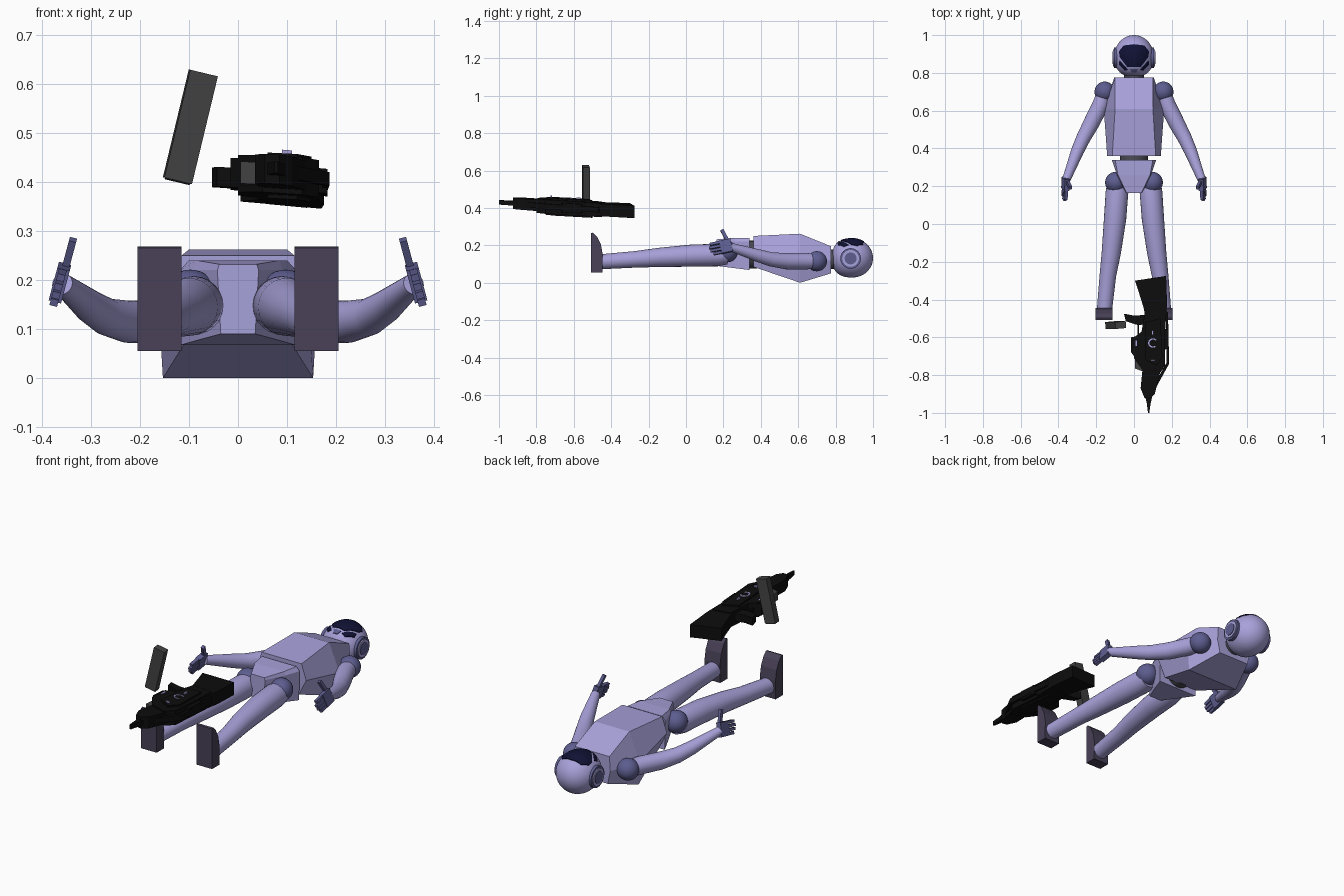
import bpy, bmesh, math
from mathutils import Vector, Matrix

cube = bpy.data.objects.get("Cube")
if cube:
    bpy.data.objects.remove(cube)


def material(name, r, g, b):
    m = bpy.data.materials.new(name)
    m.use_nodes = True
    m.diffuse_color = (r, g, b, 1)
    m.node_tree.nodes["Principled BSDF"].inputs["Base Color"].default_value = (r, g, b, 1)
    return m


LAVENDER = material("lavender shell", .39, .36, .70)
JOINT = material("slate blue joint", .11, .11, .28)
VISOR = material("navy visor", .005, .006, .035)
BOOT = material("plum boot", .065, .052, .095)
NECK = material("charcoal core", .07, .07, .09)
MAGAZINE = material("dark grey metal", .055, .055, .055)
BLACK = material("black metal", .004, .004, .004)


def finish(name, bm, mat, mirror=False, smooth=None):
    bmesh.ops.recalc_face_normals(bm, faces=bm.faces[:])
    mesh = bpy.data.meshes.new(name)
    bm.to_mesh(mesh)
    bm.free()
    mesh.materials.append(mat)
    ob = bpy.data.objects.new(name, mesh)
    bpy.context.collection.objects.link(ob)
    if smooth:
        bpy.ops.object.select_all(action='DESELECT')
        ob.select_set(True)
        bpy.context.view_layer.objects.active = ob
        bpy.ops.object.shade_smooth_by_angle(angle=math.radians(smooth))
    if mirror:
        ob.modifiers.new("Mirror", 'MIRROR').use_mirror_merge = False
    return ob


def loft(name, rings, mat, **kw):
    """Skin closed rings of points and cap both ends."""
    bm = bmesh.new()
    vs = [[bm.verts.new(p) for p in r] for r in rings]
    n = len(vs[0])
    for a, b in zip(vs, vs[1:]):
        for i in range(n):
            j = (i + 1) % n
            bm.faces.new((a[i], a[j], b[j], b[i]))
    bm.faces.new(vs[0])
    bm.faces.new(vs[-1])
    return finish(name, bm, mat, **kw)


def hexagon(y, top, side, bottom):
    """Symmetric six-point section; each pair is half width and height."""
    (a, za), (b, zb), (c, zc) = top, side, bottom
    return [(a, y, za), (b, y, zb), (c, y, zc), (-c, y, zc), (-b, y, zb), (-a, y, za)]


def tube(name, path, mat, sides=24, **kw):
    """Round tube through (point, radius) pairs."""
    pts = [Vector(p) for p, r in path]
    rings = []
    for i, (p, r) in enumerate(path):
        d = pts[min(i + 1, len(pts) - 1)] - pts[max(i - 1, 0)]
        q = Vector((0, -1, 0)).rotation_difference(d)
        rings.append([pts[i] + q @ Vector((r * math.cos(t), 0, r * math.sin(t)))
                      for t in (k * math.tau / sides for k in range(sides))])
    return loft(name, rings, mat, smooth=40, **kw)


def ball(name, centre, r, mat, **kw):
    bm = bmesh.new()
    bmesh.ops.create_uvsphere(bm, u_segments=28, v_segments=16, radius=r,
                              matrix=Matrix.Translation(centre))
    return finish(name, bm, mat, smooth=40, **kw)


def box(name, centre, size, mat, rot=None, **kw):
    bm = bmesh.new()
    m = Matrix.Translation(centre) @ (rot or Matrix()) @ Matrix.Diagonal((*size, 1))
    bmesh.ops.create_cube(bm, size=1, matrix=m)
    return finish(name, bm, mat, **kw)


# Torso, pelvis and core
loft("torso", [hexagon(.36, (.115, .25), (.142, .17), (.1, .085)),
               hexagon(.61, (.1, .262), (.16, .12), (.153, 0)),
               hexagon(.775, (.1, .195), (.105, .12), (.09, .05))], LAVENDER)
loft("pelvis", [hexagon(.34, (.1, .24), (.118, .22), (.115, .068)),
                hexagon(.26, (.085, .24), (.09, .22), (.08, .078)),
                hexagon(.163, (.038, .232), (.042, .22), (.035, .09))], LAVENDER)
tube("waist", [((0, .38, .15), .075), ((0, .32, .15), .075)], NECK)
tube("neck", [((0, .82, .125), .052), ((0, .76, .125), .052)], NECK)

# Head: round crown with a squarer jaw
HY, HZ, HR, HL, P = .89, .132, .104, .11, 2.5


def head_radius(y):
    p = P if y < HY else 2
    return HR * max(0, 1 - (abs(y - HY) / HL) ** p) ** (1 / p)


def head_ring(t):
    y = HY + HL * math.cos(t)
    r = max(head_radius(y), .002)
    return [(r * math.cos(a), y, HZ + r * math.sin(a))
            for a in (k * math.tau / 40 for k in range(40))]


loft("head", [head_ring(math.pi * k / 28) for k in range(29)], LAVENDER, smooth=50)


def face_plate(name, outline, mat, lift=.003, **kw):
    """Curved plate hugging the head, filled by shrinking its outline."""
    def on_head(x, y):
        r = head_radius(y)
        return (x, y, HZ + lift + math.sqrt(max(r * r - x * x, 0)))
    edge = []
    for (x, y), (u, v) in zip(outline, outline[1:] + outline[:1]):
        edge += [(x + (u - x) * k / 6, y + (v - y) * k / 6) for k in range(6)]
    cx = sum(p[0] for p in edge) / len(edge)
    cy = sum(p[1] for p in edge) / len(edge)
    rings = [[on_head(cx + (x - cx) * s, cy + (y - cy) * s) for x, y in edge]
             for s in (1, .8, .6, .4, .2, .02)]
    base = [(x, y, z - lift * 1.5) for x, y, z in rings[0]]
    return loft(name, [base] + rings, mat, smooth=40, **kw)


face_plate("visor", [(-.055, .945), (0, .952), (.055, .945), (.079, .915), (.077, .885),
                     (.035, .83), (-.035, .83), (-.077, .885), (-.079, .915)], VISOR)
face_plate("cheek_vents", [(.077, .868), (.08, .845), (.05, .812), (.03, .815)], VISOR, mirror=True)
face_plate("chin_plate", [(-.022, .82), (.022, .82), (.012, .803), (-.012, .803)], JOINT)

# Ear discs stacked outward
for name, r, x, mat in (("ear_bases", .055, .106, JOINT), ("ear_rings", .045, .111, LAVENDER),
                        ("ear_caps", .032, .114, JOINT)):
    tube(name, [((.075, .88, .13), r), ((x, .88, .13), r)], mat, mirror=True)

# Arms
ball("shoulders", (.155, .70, .115), .054, JOINT, mirror=True)
tube("arms", [((.158, .69, .115), .04), ((.175, .635, .115), .044), ((.225, .535, .115), .043),
              ((.268, .455, .125), .038), ((.30, .385, .145), .034), ((.358, .235, .192), .022)],
     LAVENDER, mirror=True)

# Hands: palm, four fingers and a thumb in a tilted frame
tilt = Matrix.Rotation(math.radians(-15), 4, 'Y') @ Matrix.Rotation(math.radians(12), 4, 'X')
wrist = Vector((.362, .225, .197))


def hand_box(name, offset, size, rot=Matrix()):
    box(name, wrist + tilt @ Vector(offset), size, JOINT, rot=tilt @ rot, mirror=True)


hand_box("palms", (0, -.012, 0), (.026, .062, .07))
for k in range(4):
    length = (.045, .058, .062, .054)[k]
    hand_box("fingers_%d" % (k + 1), (.001, -.04 - length / 2, -.028 + .0185 * k),
             (.016, length, .014))
hand_box("thumbs", (-.003, -.005, .06), (.015, .018, .07),
         Matrix.Rotation(math.radians(15), 4, 'X'))

# Legs and boots
ball("hips", (.097, .22, .165), .056, JOINT, mirror=True)
tube("legs", [((.09, .22, .15), .052), ((.09, .17, .148), .06), ((.1, .03, .145), .059),
              ((.12, -.15, .135), .051), ((.138, -.27, .125), .044), ((.157, -.46, .112), .04)],
     LAVENDER, mirror=True)
boot = [(-.507, .055), (-.447, .055), (-.445, .15), (-.455, .205), (-.475, .245),
        (-.497, .268), (-.507, .265)]
loft("boots", [[(x, y, z) for y, z in boot] for x in (.115, .205)], BOOT, mirror=True)

# Loose magazine
lean = Matrix.Rotation(math.radians(13.5), 4, 'Y') @ Matrix.Rotation(math.radians(5), 4, 'Z')
box("magazine", (-.097, -.535, .512), (.058, .037, .226), MAGAZINE, rot=lean)
box("magazine_lip", Vector((-.097, -.535, .512)) + lean @ Vector((0, 0, -.11)),
    (.05, .03, .012), BLACK, rot=lean)


# Rifle lying on its side, made of outlines thickened along a sloped plane
def slab(name, outline, low, high, mat=BLACK):
    def at(x, y, w):
        return (x, y, .409 - .06 * (y + .64) - .08 * (x - .07) + w)
    return loft(name, [[at(x, y, w) for x, y in outline] for w in (low, high)], mat)


slab("rifle_stock", [(.005, -.30), (.17, -.275), (.175, -.42), (.165, -.56), (.075, -.56),
                     (.05, -.44), (.025, -.36)], -.034, .032)
slab("rifle_receiver", [(.06, -.45), (.162, -.45), (.165, -.75), (.13, -.80), (.05, -.78),
                        (.0, -.71), (.0, -.60), (.04, -.57)], -.04, .036)
slab("rifle_side_plate", [(.06, -.52), (.14, -.50), (.15, -.70), (.12, -.75), (.06, -.72)],
     -.048, .045)
slab("rifle_grip", [(-.053, -.475), (-.043, -.515), (.02, -.535), (.08, -.53), (.08, -.48),
                    (.0, -.485)], -.02, .02)
slab("trigger_guard", [(.018, -.53), (.027, -.53), (.027, -.60), (.018, -.60)], -.01, .01)
slab("rifle_foregrip", [(-.015, -.60), (.03, -.59), (.03, -.72), (.0, -.70), (-.015, -.68)],
     -.03, .03)
slab("foregrip_panel", [(.005, -.71), (.045, -.74), (.045, -.78), (.005, -.765)],
     -.025, .02, MAGAZINE)
slab("barrel_shroud", [(.045, -.77), (.14, -.78), (.11, -.90), (.085, -.925), (.055, -.92),
                       (.035, -.87)], -.03, .03)
slab("muzzle", [(.055, -.90), (.10, -.90), (.088, -.95), (.081, -1), (.074, -1), (.068, -.95)],
     -.012, .012)
slab("top_rail", [(.158, -.45), (.18, -.47), (.186, -.74), (.12, -.86), (.108, -.85),
                  (.172, -.735), (.17, -.5)], -.014, .014)
slab("rail_scope", [(.145, -.55), (.182, -.56), (.182, -.66), (.145, -.67)], -.025, .025)

# Pale inlays on the rifle
arc = [math.radians(40 + 10 * k) for k in range(28)]
ring = [(.1 + r * math.cos(a), -.63 + r * math.sin(a))
        for r, seq in ((.025, arc), (.018, arc[::-1])) for a in seq]
slab("ring_inlay", ring, .044, .048, LAVENDER)
for k, (x, y, w, h) in enumerate([(.012, -.632, .008, .03), (.1, -.575, .008, .02),
                                  (.1, -.72, .02, .007)]):
    top = .03 if x < .05 else .045
    slab("slot_inlay_%d" % (k + 1), [(x - w / 2, y - h / 2), (x + w / 2, y - h / 2),
         (x + w / 2, y + h / 2), (x - w / 2, y + h / 2)], top, top + .008, LAVENDER)
